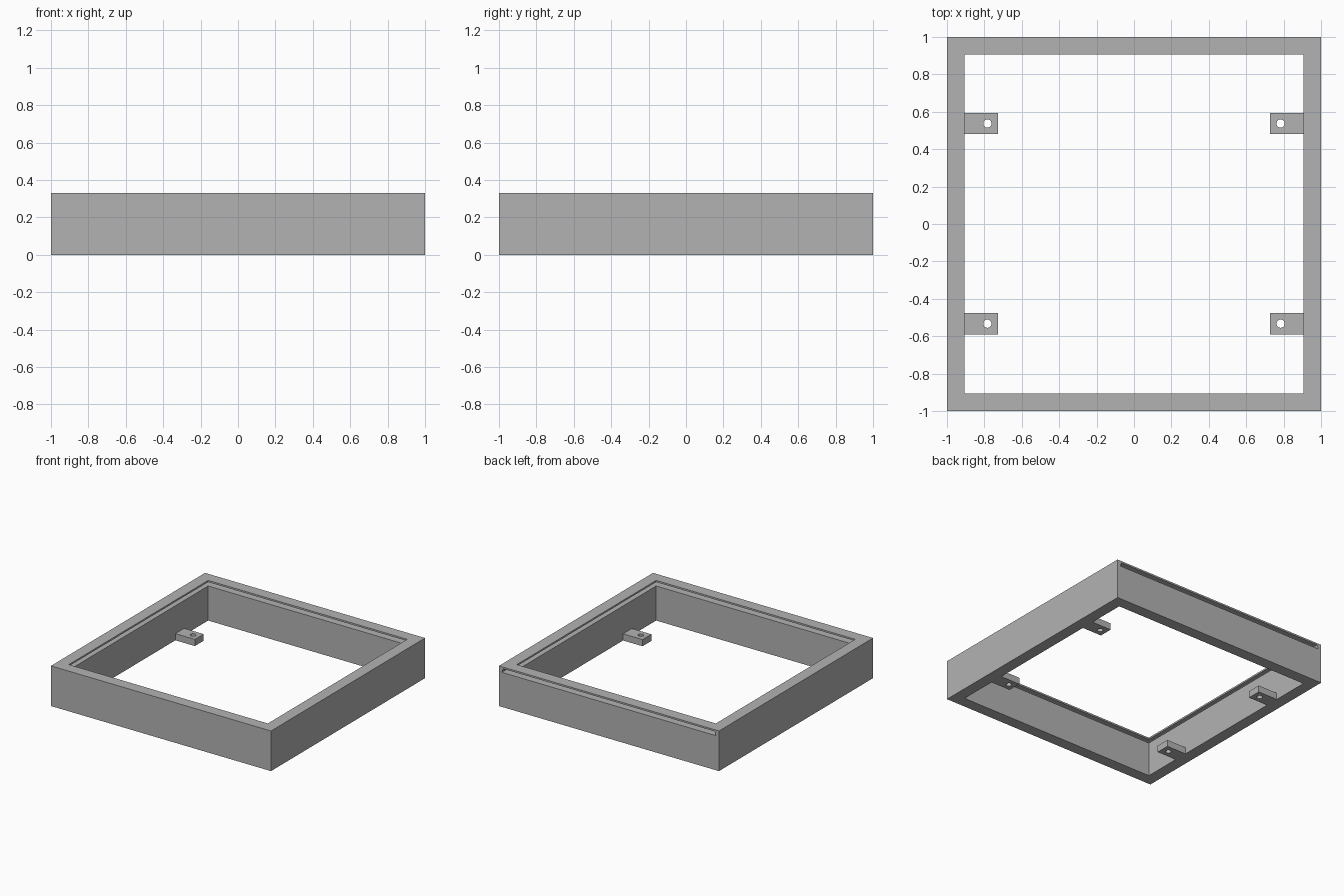
import bpy
import bmesh
from mathutils import Matrix

cube = bpy.data.objects.get("Cube")
if cube:
    bpy.data.objects.remove(cube, do_unlink=True)

HEIGHT = 0.33
INNER = 0.905

grey = bpy.data.materials.new("plain grey")
grey.use_nodes = True
colour = (0.45, 0.45, 0.45, 1)
grey.diffuse_color = colour
grey.node_tree.nodes["Principled BSDF"].inputs["Base Color"].default_value = colour


def finish(name, bm):
    bmesh.ops.recalc_face_normals(bm, faces=bm.faces[:])
    mesh = bpy.data.meshes.new(name)
    bm.to_mesh(mesh)
    bm.free()
    mesh.materials.append(grey)
    obj = bpy.data.objects.new(name, mesh)
    bpy.context.collection.objects.link(obj)
    return obj


def block(name, low, high, taper=0):
    """Box between two corners; taper draws the top in on all sides."""
    bm = bmesh.new()
    rings = []
    for z, t in ((low[2], 0), (high[2], taper)):
        x0, x1, y0, y1 = low[0] + t, high[0] - t, low[1] + t, high[1] - t
        rings.append([bm.verts.new((x, y, z))
                      for x, y in ((x0, y0), (x1, y0), (x1, y1), (x0, y1))])
    bottom, top = rings
    bm.faces.new(bottom)
    bm.faces.new(top)
    for i in range(4):
        j = (i + 1) % 4
        bm.faces.new((bottom[i], bottom[j], top[j], top[i]))
    return finish(name, bm)


def cut(obj, cutter):
    """Subtract the cutter from the object and throw the cutter away."""
    cutter.hide_render = True
    mod = obj.modifiers.new("cut", 'BOOLEAN')
    mod.operation = 'DIFFERENCE'
    mod.solver = 'EXACT'
    mod.object = cutter
    bpy.context.view_layer.objects.active = obj
    bpy.ops.object.modifier_apply(modifier=mod.name)
    bpy.data.objects.remove(cutter, do_unlink=True)


# Square frame, open at top and bottom
frame = block("frame", (-1, -1, 0), (1, 1, HEIGHT))
cut(frame, block("opening_cutter", (-INNER, -INNER, -0.1), (INNER, INNER, 0.5)))

# Sliding lid groove round the inside, running out through the back
cut(frame, block("lid_groove_cutter", (-0.973, -0.973, 0.284), (0.973, 1.2, 0.316), 0.012))

# Drilled mounting tabs at the foot of the side walls
for x, side in ((1, "left"), (-1, "right")):
    for y, end in ((-0.533, "front"), (0.537, "back")):
        x0, x1 = sorted((x * 0.728, x * INNER))
        tab = block(f"{end}_{side}_tab", (x0, y - 0.057, 0), (x1, y + 0.057, 0.055))
        bm = bmesh.new()
        bmesh.ops.create_cone(bm, cap_ends=True, segments=32, radius1=0.022, radius2=0.022,
                              depth=0.3, matrix=Matrix.Translation((x * 0.784, y, 0)))
        cut(tab, finish("screw_hole_cutter", bm))
